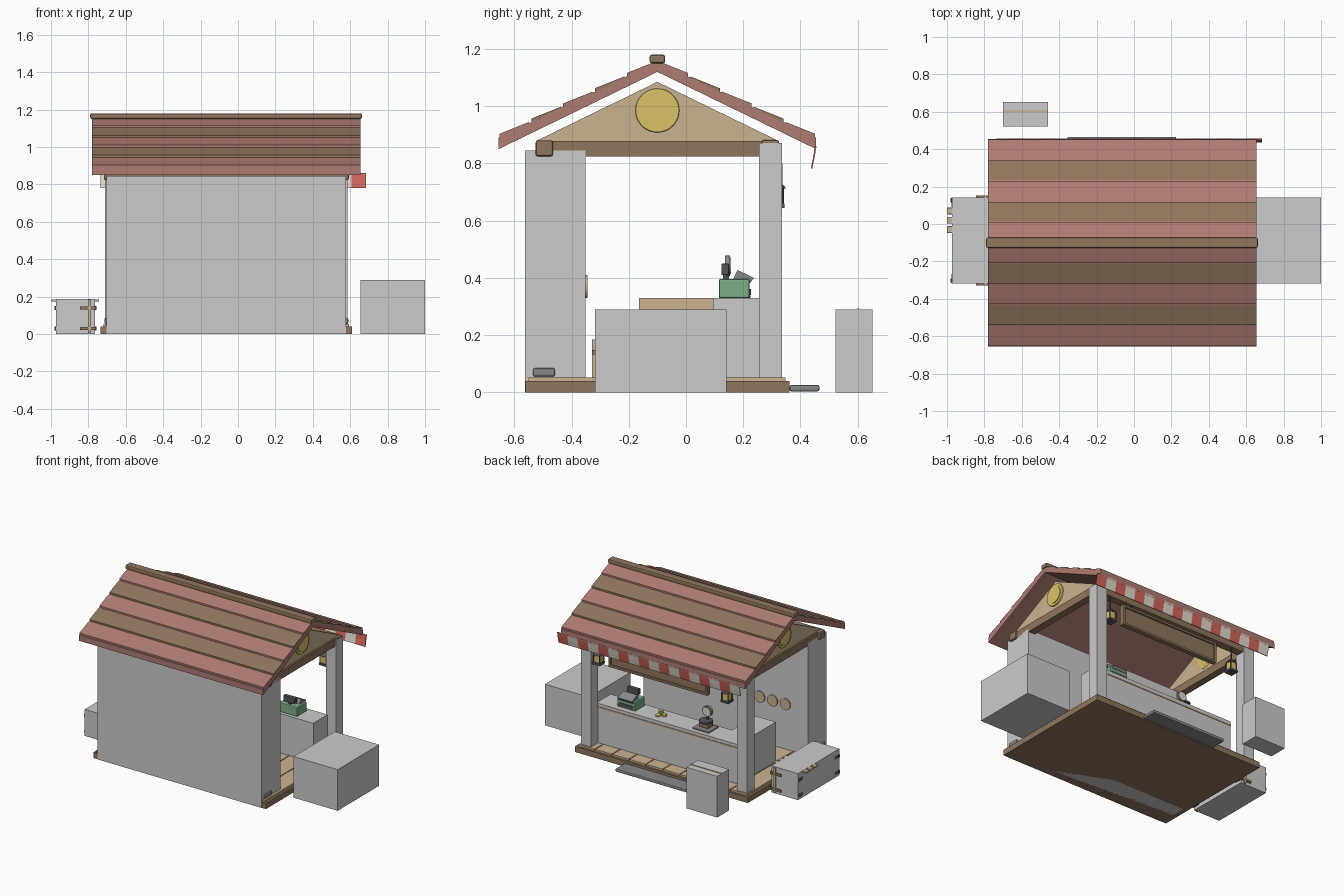
import bpy, bmesh, math
from mathutils import Matrix, Vector

if "Cube" in bpy.data.objects:
    bpy.data.objects.remove(bpy.data.objects["Cube"])

CX = -0.0625  # centre line of the stall
COL = dict(red=(.42, .2, .17), brown=(.28, .18, .11), tan=(.6, .45, .28), dark=(.09, .09, .1),
           gold=(.72, .54, .14), green=(.2, .42, .24), stripe=(.65, .13, .1), cream=(.75, .7, .62),
           slate=(.25, .25, .26))
MATS = {}
for k, c in COL.items():
    MATS[k] = bpy.data.materials.new(k)
    MATS[k].diffuse_color = (*c, 1)


def finish(name, bm, col=None, bevel=0):
    bmesh.ops.recalc_face_normals(bm, faces=bm.faces)
    me = bpy.data.meshes.new(name)
    bm.to_mesh(me)
    bm.free()
    ob = bpy.data.objects.new(name, me)
    bpy.context.collection.objects.link(ob)
    if col:
        me.materials.append(MATS[col])
    if bevel:
        m = ob.modifiers.new("bevel", 'BEVEL')
        m.width, m.segments = bevel, 2
    return ob


def box(name, x0, x1, y0, y1, z0, z1, col=None, bevel=0):
    bm = bmesh.new()
    mid = Vector(((x0 + x1) / 2, (y0 + y1) / 2, (z0 + z1) / 2))
    bmesh.ops.create_cube(bm, size=1, matrix=Matrix.Translation(mid) @ Matrix.Diagonal((x1 - x0, y1 - y0, z1 - z0, 1)))
    return finish(name, bm, col, bevel)


def prism(name, yz, x0, x1, col=None):
    """Extrude a y-z profile along x."""
    bm = bmesh.new()
    f = bm.faces.new([bm.verts.new((x0, y, z)) for y, z in yz])
    r = bmesh.ops.extrude_face_region(bm, geom=[f])
    bmesh.ops.translate(bm, vec=(x1 - x0, 0, 0), verts=[v for v in r['geom'] if isinstance(v, bmesh.types.BMVert)])
    return finish(name, bm, col)


def disc(name, c, r, h, axis='z', col=None, n=24, bevel=0, r2=None):
    rot = {'x': Matrix.Rotation(math.pi / 2, 4, 'Y'), 'y': Matrix.Rotation(-math.pi / 2, 4, 'X'), 'z': Matrix()}[axis]
    bm = bmesh.new()
    bmesh.ops.create_cone(bm, cap_ends=True, segments=n, radius1=r, radius2=r if r2 is None else r2, depth=h,
                          matrix=Matrix.Translation(c) @ rot)
    return finish(name, bm, col, bevel)


# floor base and planks
box("floor_base", -.735, .61, -.56, .362, 0, .04, 'brown')
n = 10
w = 1.32 / n
for i in range(n):
    x = CX - .66 + i * w
    box("floor_plank", x + .003, x + w - .003, -.55, .347, .04, .053, 'tan')

# back wall, posts and wall feet
box("wall", CX - .64, CX + .64, -.562, -.352, 0, .845)
for s in (-1, 1):
    a, b = sorted((CX + s * .568, CX + s * .648))
    box("post", a, b, .255, .335, .05, .872)
    a, b = sorted((CX + s * .63, CX + s * .652))
    box("wall_foot", a, b, -.535, -.457, .055, .085, 'slate', .008)

# beams, gable panels and medallions
box("front_beam", CX - .655, CX + .655, -.525, -.465, .825, .88, 'brown', .007)
box("rear_beam", CX - .645, CX + .645, .265, .325, .827, .882, 'brown', .007)
for s in (-1, 1):
    a, b = sorted((CX + s * .59, CX + s * .64))
    box("side_beam", a, b, -.5, .3, .825, .879, 'brown')
    a, b = sorted((CX + s * .605, CX + s * .628))
    prism("gable", [(-.525, .878), (.325, .878), (-.1, 1.085)], a, b, 'tan')
    disc("medallion", (CX + s * .62, -.1, .985), .077, .036, 'x', 'gold', 32, .005)
    disc("medallion_face", (CX + s * .622, -.1, .985), .06, .042, 'x', 'gold', 32)

# roof slabs with overlapping planks
RX0, RX1 = -.78, .655
AP, TOP, SLOPE, RUN = -.1, 1.155, .265 / .555, .555
for s in (-1, 1):
    e = AP + s * RUN
    prism("roof_slab", [(AP, 1.12), (AP, TOP), (e, TOP - SLOPE * RUN), (e, TOP - SLOPE * RUN - .04)], RX0, RX1, 'red')
    for i in range(5):
        d0, d1 = RUN * i / 5 + .004, RUN * (i + 1) / 5
        z0, z1 = TOP - SLOPE * d0, TOP - SLOPE * d1
        prism("roof_plank", [(AP + s * d0, z0 - .004), (AP + s * d0, z0 + .004), (AP + s * (d1 - .004), z1 + .014),
                             (AP + s * (d1 - .004), z1)], RX0, RX1, 'brown' if i % 2 else 'red')
box("ridge_cap", -.79, .662, -.127, -.073, 1.15, 1.18, 'brown', .007)

# striped awning valance
n = 18
w = 1.42 / n
for i in range(n):
    x = -.735 + i * w
    prism("valance_strip", [(.45, .86), (.456, .86), (.449, .82), (.441, .782), (.436, .782), (.444, .82)],
          x, x + w, 'stripe' if i % 2 else 'cream')

# hanging sign with frame
SX0, SX1, SZ0, SZ1 = -.4, .37, .655, .8
box("sign_board", SX0, SX1, .308, .326, SZ0, SZ1, 'brown')
for z in (SZ0, SZ1 - .016):
    box("sign_rail", SX0, SX1, .302, .338, z, z + .016, 'brown', .003)
for x in (SX0, SX1 - .016):
    box("sign_stile", x, x + .016, .302, .338, SZ0, SZ1, 'brown', .003)
for x in (SX0 + .08, SX1 - .08):
    disc("sign_hanger", (x, .317, .815), .005, .04, 'z', 'dark', 8)

# lanterns
for x in (-.54, .46):
    y = .315
    disc("lantern_hanger", (x, y, .78), .004, .1, 'z', 'dark', 8)
    disc("lantern_cap", (x, y, .725), .036, .025, 'z', 'dark', 8, 0, .012)
    box("lantern_glass", x - .022, x + .022, y - .022, y + .022, .66, .714, 'gold')
    box("lantern_base", x - .03, x + .03, y - .03, y + .03, .645, .66, 'dark')
    for sx in (-1, 1):
        for sy in (-1, 1):
            disc("lantern_bar", (x + sx * .024, y + sy * .024, .687), .004, .055, 'z', 'dark', 6)

# L-shaped counter
box("counter", -.585, .52, .095, .255, .053, .33)
box("counter_return", -.585, -.43, -.165, .095, .053, .33)
box("counter_return_panel", -.43, -.424, -.165, .095, .06, .33, 'tan')
box("counter_trim", -.585, .52, .255, .259, .298, .308, 'tan')

# cash register
box("register_body", .24, .38, .115, .222, .33, .396, 'green', .005)
box("register_drawer", .252, .368, .222, .227, .34, .362, 'dark')
prism("register_keys", [(.165, .396), (.225, .383), (.237, .4), (.18, .428)], .255, .365, 'slate')
box("register_pole", .3, .32, .13, .143, .396, .42, 'dark')
box("register_display", .265, .355, .124, .15, .41, .45, 'dark', .003)

# weighing scale
box("scale_base", -.335, -.205, .115, .225, .33, .34, 'slate', .003)
box("scale_body", -.305, -.235, .13, .19, .34, .372, 'brown', .005)
disc("scale_pan", (-.27, .165, .38), .045, .012, 'z', 'dark')
box("scale_neck", -.277, -.263, .138, .15, .372, .42, 'dark')
disc("scale_rim", (-.27, .145, .442), .036, .018, 'y', 'slate')
disc("scale_dial", (-.27, .15, .442), .029, .014, 'y', 'cream')

# coins on the counter
for x, y, k in ((.05, .17, 2), (.085, .19, 1), (.09, .15, 3)):
    for j in range(k):
        disc("coin", (x, y, .334 + j * .008), .017, .007, 'z', 'gold', 16)

# discs on the inner wall
for i in range(4):
    disc("wall_plate", (-.53 + .1 * i, -.35, .37), .04, .012, 'y', 'tan')

# big crate, display box and door step
box("large_crate", .655, 1, -.318, .142, 0, .29)
box("display_box", -.7, -.46, .522, .652, 0, .29)
box("display_box_strip", -.7, -.46, .598, .606, .288, .294, 'tan')
box("step", -.355, .225, .362, .466, .004, .026, 'slate', .006)

# strapped chest
box("chest", -.972, -.765, -.318, .142, 0, .187)
for y in (-.03, .02, .07):
    box("chest_slat", -1, -.742, y - .018, y + .018, .173, .186, 'tan', .004)
for s in (-1, 1):
    yf = -.088 + s * .23
    a, b = sorted((yf, yf + s * .01))
    box("chest_post", -.802, -.787, a, b, .005, .185, 'tan')
    for z in (.03, .14):
        box("chest_strap", -.845, -.762, a, b, z - .008, z + .008, 'brown')
        a2, b2 = sorted((yf - s * .05, yf))
        for x in (-.972, -.765):
            box("chest_side_strap", x - .005, x + .005, a2, b2, z - .008, z + .008, 'brown')
            disc("chest_rivet", (x, yf - s * .015, z), .011, .018, 'x', 'dark', 10)

for m in bpy.data.materials:
    if m.users and not m.is_grease_pencil:
        m.use_nodes = True
        m.node_tree.nodes["Principled BSDF"].inputs["Base Color"].default_value = m.diffuse_color
